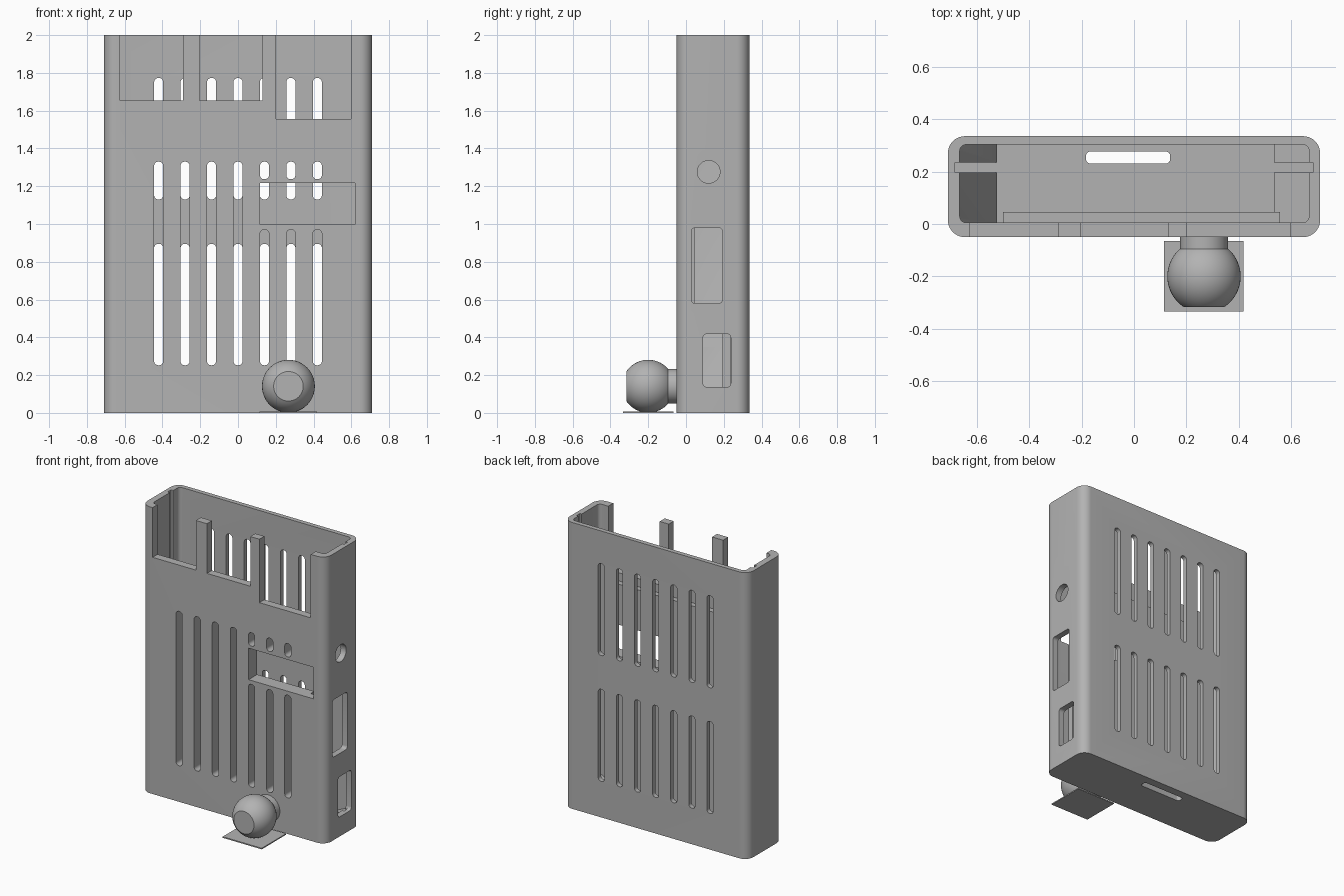
import bpy, bmesh, math
from mathutils import Matrix, Vector

if "Cube" in bpy.data.objects:
    bpy.data.objects.remove(bpy.data.objects["Cube"], do_unlink=True)

grey = bpy.data.materials.new("plain grey")
grey.use_nodes = True
COLOUR = (0.45, 0.45, 0.45, 1)
grey.diffuse_color = COLOUR
grey.node_tree.nodes["Principled BSDF"].inputs["Base Color"].default_value = COLOUR


def make(name, bm):
    bmesh.ops.recalc_face_normals(bm, faces=bm.faces)
    mesh = bpy.data.meshes.new(name)
    bm.to_mesh(mesh)
    bm.free()
    mesh.materials.append(grey)
    ob = bpy.data.objects.new(name, mesh)
    bpy.context.collection.objects.link(ob)
    return ob


def prism(name, x, y, z, axis="z", r=0.0, steps=6):
    """Box between ranges, its edges along the axis rounded by r."""
    ranges = {"x": x, "y": y, "z": z}
    u, v = [a for a in "xyz" if a != axis]
    (u0, u1), (v0, v1) = ranges[u], ranges[v]
    if r:
        pts = []
        corners = ((u1 - r, v1 - r), (u0 + r, v1 - r), (u0 + r, v0 + r), (u1 - r, v0 + r))
        for i, (cu, cv) in enumerate(corners):
            for k in range(steps + 1):
                a = (i + k / steps) * math.pi / 2
                pts.append((cu + r * math.cos(a), cv + r * math.sin(a)))
    else:
        pts = [(u1, v1), (u0, v1), (u0, v0), (u1, v0)]
    bm = bmesh.new()
    lo, hi = ranges[axis]

    def place(p):
        c = {u: p[0], v: p[1], axis: lo}
        return bm.verts.new((c["x"], c["y"], c["z"]))
    face = bm.faces.new([place(p) for p in pts])
    top = bmesh.ops.extrude_face_region(bm, geom=[face])["geom"]
    shift = Vector([hi - lo if a == axis else 0 for a in "xyz"])
    bmesh.ops.translate(bm, vec=shift, verts=[g for g in top if isinstance(g, bmesh.types.BMVert)])
    return make(name, bm)


def combine(target, tool, operation="DIFFERENCE"):
    tool.hide_render = True
    mod = target.modifiers.new("combine", "BOOLEAN")
    mod.operation, mod.object, mod.solver = operation, tool, "EXACT"
    bpy.context.view_layer.objects.active = target
    bpy.ops.object.modifier_apply(modifier=mod.name)
    bpy.data.objects.remove(tool, do_unlink=True)


def smooth(ob):
    bpy.ops.object.select_all(action="DESELECT")
    ob.select_set(True)
    bpy.context.view_layer.objects.active = ob
    bpy.ops.object.shade_smooth_by_angle(angle=math.radians(30))


def wedge(name, x_wall, x_in, height):
    """Sloped support in a bottom corner of the case."""
    bm = bmesh.new()
    pts = [(x_wall, 0.03), (x_in, 0.03), (x_in, 0.06), (x_wall, height)]
    f = bm.faces.new([bm.verts.new((px, -0.02, pz)) for px, pz in pts])
    top = bmesh.ops.extrude_face_region(bm, geom=[f])["geom"]
    bmesh.ops.translate(bm, vec=(0, 0.335, 0),
                        verts=[g for g in top if isinstance(g, bmesh.types.BMVert)])
    return make(name, bm)


# Hollow case, open at the top
case = prism("case", (-0.71, 0.71), (-0.05, 0.335), (0, 2), r=0.065, steps=10)
combine(case, prism("cavity", (-0.665, 0.668), (0.005, 0.303), (0.045, 2.1), r=0.025))

# Thickened inner front wall and corner supports
combine(case, prism("front_pad", (-0.5, 0.557), (-0.01, 0.045), (0.03, 1.5)), "UNION")
combine(case, wedge("left_support", -0.69, -0.525, 0.4), "UNION")
combine(case, wedge("right_support", 0.69, 0.535, 0.13), "UNION")

# Board grooves in both side walls
combine(case, prism("board_groove", (-0.682, 0.682), (0.197, 0.235), (0.045, 2.1)))

# Front notches at the top edge and the window
for x0, x1, z0 in ((-0.625, -0.29, 1.653), (-0.205, 0.13, 1.653), (0.2, 0.597, 1.557)):
    combine(case, prism("notch", (x0, x1), (-0.1, 0.06), (z0, 2.1)))
combine(case, prism("window", (0.117, 0.62), (-0.1, 0.06), (0.997, 1.217)))

# Vent slots, front and back
for i in range(-3, 4):
    span = (i * 0.14 - 0.024, i * 0.14 + 0.024)
    if i < 1:
        front = [(0.252, 1.33)]
    else:
        front = [(0.252, 0.97), (1.1, 1.217), (1.237, 1.33)]
    for z in front:
        if z[0] != 1.1:
            combine(case, prism("front_vent", span, (-0.1, 0.07), z, "y", 0.022))
    for z in ((0.252, 0.895), (1.13, 1.773)):
        combine(case, prism("back_vent", span, (0.28, 0.4), z, "y", 0.022))

# Side ports and floor slot
combine(case, prism("round_port", (0.64, 0.8), (0.06, 0.18), (1.216, 1.336), "x", 0.0599, 10))
combine(case, prism("long_port", (0.52, 0.8), (0.028, 0.193), (0.58, 0.98), "x", 0.02))
combine(case, prism("short_port", (0.52, 0.8), (0.09, 0.237), (0.137, 0.418), "x", 0.02))
combine(case, prism("floor_slot", (-0.183, 0.138), (0.23, 0.277), (-0.1, 0.1), "z", 0.018))
smooth(case)

# Ball joint with a flattened front
bm = bmesh.new()
bmesh.ops.create_uvsphere(bm, u_segments=48, v_segments=32, radius=0.14,
                          matrix=Matrix.Translation((0.267, -0.2, 0.141))
                          @ Matrix.Rotation(math.pi / 2, 4, "X"))
cut = bmesh.ops.bisect_plane(bm, geom=bm.verts[:] + bm.edges[:] + bm.faces[:],
                             plane_co=(0, -0.316, 0), plane_no=(0, -1, 0), clear_outer=True)
bmesh.ops.holes_fill(bm, edges=[e for e in bm.edges if e.is_boundary])
smooth(make("mount_ball", bm))

# Neck joining the ball to the case
bm = bmesh.new()
bmesh.ops.create_cone(bm, cap_ends=True, segments=48, radius1=0.092, radius2=0.092, depth=0.1,
                      matrix=Matrix.Translation((0.267, -0.092, 0.141))
                      @ Matrix.Rotation(math.pi / 2, 4, "X"))
smooth(make("mount_neck", bm))

# Thin foot plate under the ball
prism("foot_plate", (0.115, 0.417), (-0.333, -0.065), (0, 0.008))
